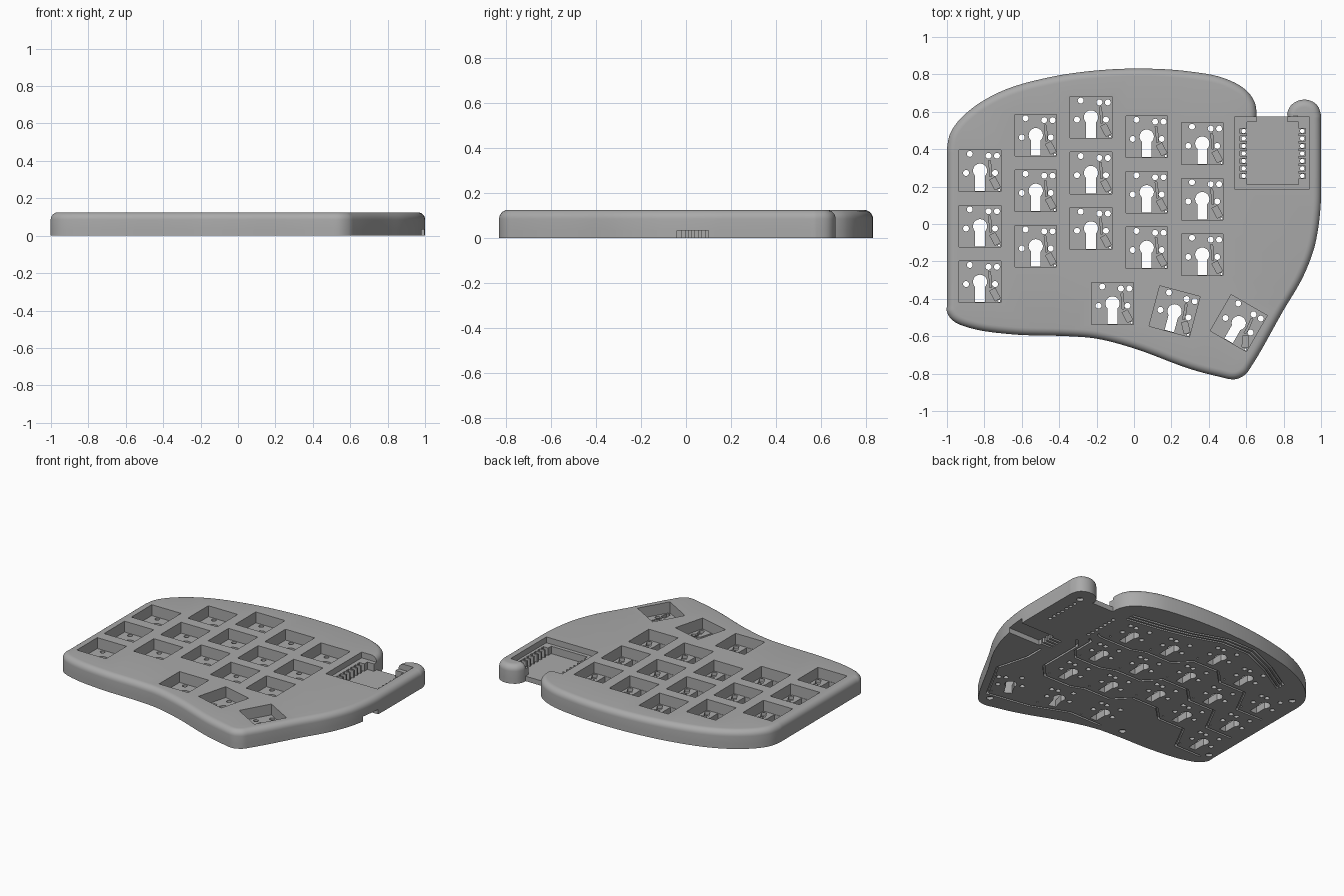
import bpy, bmesh, math
from mathutils import Vector, Matrix

if "Cube" in bpy.data.objects:
    bpy.data.objects.remove(bpy.data.objects["Cube"])

HEIGHT, ROUND, FLOOR = 0.125, 0.04, 0.034
SHELF = HEIGHT - ROUND
KEY, KEY_FLOOR, PITCH = 0.223, 0.05, 0.297

plastic = bpy.data.materials.new("grey_plastic")
GREY = (0.4, 0.4, 0.4, 1)
plastic.diffuse_color = GREY
plastic.use_nodes = True
plastic.node_tree.nodes["Principled BSDF"].inputs["Base Color"].default_value = GREY
bm = bmesh.new()


# Flat profiles
def vectors(points):
    return [Vector(p) for p in points]


def smooth_path(points, steps=6):
    pts = vectors(points)
    last = len(pts) - 1
    tangents = []
    for i in range(len(pts)):
        before = (pts[i] - pts[max(i - 1, 0)]).normalized()
        after = (pts[min(i + 1, last)] - pts[i]).normalized()
        tangents.append((before + after).normalized())
    out = []
    for i in range(last):
        a, b = pts[i], pts[i + 1]
        size = (b - a).length
        for k in range(steps):
            t = k / steps
            s = 1 - t
            out.append(a * s * s * (1 + 2 * t) + b * t * t * (3 - 2 * t)
                       + size * t * s * (tangents[i] * s - tangents[i + 1] * t))
    return out + [pts[-1]]


def offset(path, amount):
    steps = [(b - a).normalized() for a, b in zip(path, path[1:])]
    normals = [Vector((-d.y, d.x)) for d in steps]
    pairs = zip(path, [normals[0]] + normals, normals + [normals[-1]])
    return [p + (m + n) * amount / (1 + m.dot(n)) for p, m, n in pairs]


def ribbon(points, width=0.014):
    path = vectors(points)
    return offset(path, width / 2) + offset(path, -width / 2)[::-1]


def circle(x, y, radius, sides=16):
    turns = [math.tau * i / sides for i in range(sides)]
    return [Vector((x + radius * math.cos(a), y + radius * math.sin(a))) for a in turns]


def comb(x, deep, rows, half):
    return [p for y in rows for p in
            ((x, y - half), (deep, y - half), (deep, y + half), (x, y + half))]


def placed(path, place):
    return [(place @ Vector((p[0], p[1], 0))).to_2d() for p in path]


# Surfaces
def wall(low, z_low, high, z_high, closed=True):
    a = [bm.verts.new((*p, z_low)) for p in low]
    b = [bm.verts.new((*p, z_high)) for p in high]
    for i in range(0 if closed else 1, len(a)):
        bm.faces.new((a[i - 1], a[i], b[i], b[i - 1]))


def fill(loops, z):
    edges = []
    for loop in loops:
        verts = [bm.verts.new((*p, z)) for p in loop]
        edges += [bm.edges.new((verts[i - 1], verts[i])) for i in range(len(verts))]
    bmesh.ops.triangle_fill(bm, use_beauty=True, edges=edges, normal=(0, 0, 1))


def recess(path, z_open, z_end):
    wall(path, z_open, path, z_end)
    fill([path], z_end)


# Case outline, from the notch round the back, left, front and right to the nub
PORT_FRONT, PORT_BACK = (.982, -.04), (.998, .1)
outline = smooth_path([
    (.655, .575), (.655, .6), (.645, .65), (.6, .715), (.48, .78), (.3, .815), (.1, .83),
    (-.15, .825), (-.45, .785), (-.72, .705), (-.9, .59), (-.98, .49), (-1, .4), (-1, .36),
    (-1, -.43), (-1, -.47), (-.97, -.515), (-.88, -.555), (-.65, -.59), (-.35, -.6),
    (-.2, -.613), (0, -.665), (.3, -.775), (.45, -.815), (.54, -.83), (.595, -.805),
    (.625, -.765), (.8, -.46), (.9, -.29), (.96, -.14), PORT_FRONT, PORT_BACK, (1, .2),
    (1, .55), (1, .58), (.975, .64), (.91, .665), (.845, .64), (.82, .595), (.82, .575)])
a = min(range(len(outline)), key=lambda i: (outline[i] - Vector(PORT_FRONT)).length)
b = min(range(len(outline)), key=lambda i: (outline[i] - Vector(PORT_BACK)).length)

# Outer walls with a rounded top edge
for part in (outline[:a + 1], outline[b:] + outline[:1]):
    wall(part, 0, part, FLOOR, closed=False)
wall(outline, FLOOR, outline, SHELF, closed=False)
rings = []
for i in range(7):
    angle = math.pi / 2 * i / 6
    rings.append((offset(outline, ROUND * (1 - math.cos(angle))), SHELF + ROUND * math.sin(angle)))
for lower, upper in zip(rings, rings[1:]):
    wall(*lower, *upper, closed=False)

# Side port with wire channels
port = [outline[a], (.74, -.04)]
port += comb(.74, .66, [-.012 + .03 * i for i in range(4)], .007)
port += [(.74, .1), outline[b]]
wall(port, 0, port, FLOOR, closed=False)
fill([port + outline[a + 1:b][::-1]], FLOOR)

# Controller bay, with a shelf, pin channels and a floor open to the back
bay = [(.54, .575), (.54, .185), (.935, .185), (.935, .575)]
pin_rows = [.257 + .04 * i for i in range(7)]
inner = [(.82, .575), (.82, .545), (.88, .545)]
inner += comb(.88, .917, pin_rows[::-1], -.014)
inner += [(.88, .21), (.605, .21)]
inner += comb(.605, .568, pin_rows, .014)
inner += [(.605, .545), (.655, .545), (.655, .575)]
wall(bay, SHELF, bay, HEIGHT, closed=False)
wall(inner, FLOOR, inner, SHELF, closed=False)
fill([bay + inner], SHELF)
bay_pins = [circle(x, y, .012) for x in (.586, .9) for y in pin_rows]
fill([inner] + bay_pins, FLOOR)
for pin in bay_pins:
    wall(pin, 0, pin, FLOOR)
for end, corner in ((0, bay[0]), (-1, bay[-1])):
    face = [(*ring[end], z) for ring, z in rings] + [(*corner, HEIGHT), (*corner, SHELF)]
    bm.faces.new([bm.verts.new(p) for p in face])

# Key positions: five staggered columns and three thumb keys
columns = [(-.823, .285), (-.525, .475), (-.23, .57), (.068, .467), (.365, .43)]
keys = [(x, y - PITCH * row, 0) for x, y in columns for row in range(3)]
keys += [(-.115, -.425, 0), (.217, -.467, -15), (.56, -.53, -30)]

# Parts of one key well: stem slot, pin holes, diode seat and its wire
half = KEY / 2
square = [(-half, -half), (half, -half), (half, half), (-half, half)]
STEM, SLOT = .038, .026
start = -math.acos(SLOT / STEM)
sweep = math.pi - 2 * start
stem_slot = [(STEM * math.cos(start + sweep * i / 20), STEM * math.sin(start + sweep * i / 20))
             for i in range(21)] + [(-SLOT, -.109), (SLOT, -.109)]
through = [stem_slot, circle(.102, -.103, .006, 8)]
through += [circle(x, y, .016) for x, y in
            [(-.055, .09), (.045, .08), (.09, .08), (-.075, -.012), (.08, -.012)]]
seat_turn = Matrix.Translation((.08, -.068, 0)) @ Matrix.Rotation(math.radians(28), 4, 'Z')
seat = placed([(-.016, -.03), (.016, -.03), (.016, .03), (-.016, .03)], seat_turn)
seats = [seat, ribbon([(.05, .055), (.056, 0), (.056, -.03)], .01)]

wells, bottom_holes = [], bay_pins
for x, y, turn in keys:
    place = Matrix.Translation((x, y, 0)) @ Matrix.Rotation(math.radians(turn), 4, 'Z')
    well = placed(square, place)
    holes = [placed(p, place) for p in through]
    dips = [placed(p, place) for p in seats]
    wall(well, KEY_FLOOR, well, HEIGHT)
    fill([well] + holes + dips, KEY_FLOOR)
    for hole in holes:
        wall(hole, 0, hole, KEY_FLOOR)
    for dip in dips:
        recess(dip, KEY_FLOOR, .028)
    wells.append(well)
    bottom_holes += holes
fill([rings[-1][0] + bay[::-1]] + wells, HEIGHT)

# Underside: row wires, back wires, thumb wire and mounting holes
row_ends = [[(.51, .283), (.545, .3)],
            [(.52, .05), (.52, .2), (.545, .22)],
            [(.55, -.22), (.55, .1), (.6, .16)]]
grooves = []
for row, tail in enumerate(row_ends):
    path = []
    for x, y in columns:
        level = y - PITCH * row - .147
        path += [(x - .1, level), (x + .1, level)]
    grooves.append(ribbon(path + tail))
back_run = [(.53, .56), (.28, .6), (.1, .64), (-.12, .715), (-.33, .715), (-.55, .62), (-.75, .5)]
for i in range(3):
    grooves.append(ribbon([(x, y + .028 * i) for x, y in back_run]))
grooves.append(ribbon([(-.2, -.56), (.05, -.56), (.3, -.66), (.6, -.71),
                       (.76, -.42), (.7, -.2), (.7, -.07)]))
grooves += [circle(x, y, .022) for x, y in
            [(.91, .56), (-.92, .44), (-.955, -.41), (-.35, -.53), (.55, -.745)]]
for groove in grooves:
    recess(groove, 0, .02)
fill([outline[:a] + port + outline[b + 1:]] + bottom_holes + grooves, 0)

# Join the surfaces into one solid case
bmesh.ops.remove_doubles(bm, verts=bm.verts, dist=1e-5)
bmesh.ops.recalc_face_normals(bm, faces=bm.faces)
mesh = bpy.data.meshes.new("keyboard_case")
bm.to_mesh(mesh)
bm.free()
mesh.materials.append(plastic)
case = bpy.data.objects.new("keyboard_case", mesh)
bpy.context.collection.objects.link(case)
bpy.ops.object.select_all(action='DESELECT')
case.select_set(True)
bpy.context.view_layer.objects.active = case
bpy.ops.object.shade_smooth_by_angle(angle=math.radians(30))
